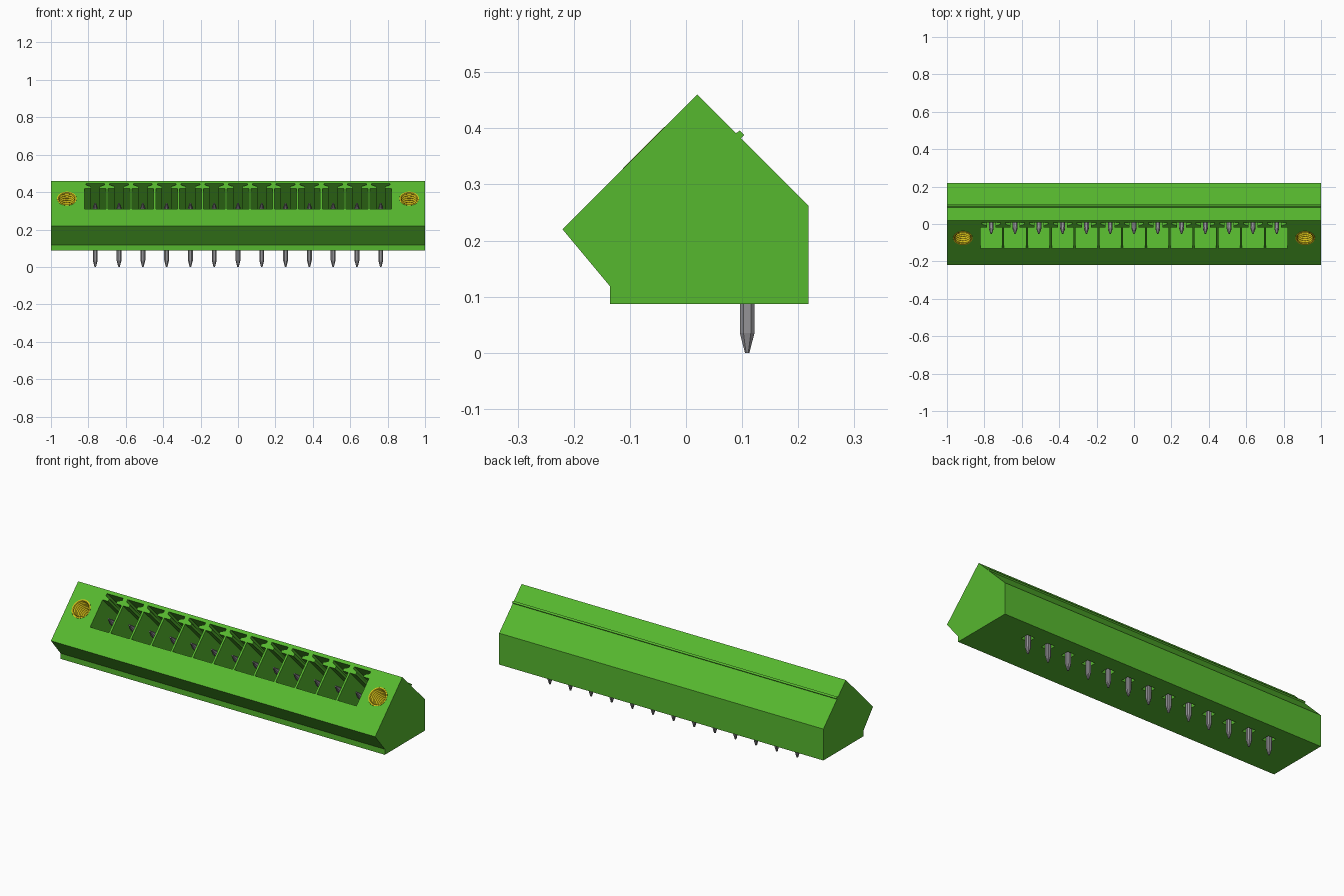
import bpy, bmesh, math
from mathutils import Matrix, Vector

if "Cube" in bpy.data.objects:
    bpy.data.objects.remove(bpy.data.objects["Cube"])

PITCH, COUNT = 0.1272, 13
POCKET_DEPTH = 0.2
PIN_XS = [(i - (COUNT - 1) / 2) * PITCH for i in range(COUNT)]
PIN_Y, BASE_Z = 0.109, 0.087


def material(name, rgb):
    m = bpy.data.materials.new(name)
    m.use_nodes = True
    m.diffuse_color = (*rgb, 1)
    m.node_tree.nodes["Principled BSDF"].inputs["Base Color"].default_value = (*rgb, 1)
    return m


GREEN = material("green plastic", (0.094, 0.48, 0.028))
GREY = material("grey metal", (0.30, 0.295, 0.31))
GOLD = material("gold metal", (0.72, 0.56, 0.01))


def make_object(name, bm, mat):
    bmesh.ops.recalc_face_normals(bm, faces=bm.faces)
    mesh = bpy.data.meshes.new(name)
    bm.to_mesh(mesh)
    bm.free()
    mesh.materials.append(mat)
    obj = bpy.data.objects.new(name, mesh)
    bpy.context.collection.objects.link(obj)
    return obj


def loft(bm, sections, frame):
    """Join cross-sections, each a (2D outline, height) pair, into a capped solid."""
    rings = [[bm.verts.new(frame @ Vector((x, y, h))) for x, y in outline]
             for outline, h in sections]
    n = len(rings[0])
    for a, b in zip(rings, rings[1:]):
        for i in range(n):
            j = (i + 1) % n
            bm.faces.new((a[i], a[j], b[j], b[i]))
    bm.faces.new(rings[0][::-1])
    bm.faces.new(rings[-1])


def slope(x):
    """Frame on the sloped front face: local y runs up the slope, local z points out."""
    return Matrix.Translation((x, -0.075, 0.365)) @ Matrix.Rotation(math.radians(45), 4, 'X')


def circle(r, n=32):
    return [(r * math.cos(2 * math.pi * i / n), r * math.sin(2 * math.pi * i / n))
            for i in range(n)]


def square(r):
    return [(-r, -r), (r, -r), (r, r), (-r, r)]


def chamfered(r):
    c = r * 0.5
    return [(-r, -c), (-c, -r), (c, -r), (r, -c), (r, c), (c, r), (-c, r), (-r, c)]


# Housing: side profile in (y, z) swept along x
ALONG_X = Matrix(((0, 0, 1, 0), (1, 0, 0, 0), (0, 1, 0, 0), (0, 0, 0, 1)))
profile = [(-0.22, 0.22), (0.02, 0.46), (0.218, 0.262), (0.218, BASE_Z),
           (-0.135, BASE_Z), (-0.135, 0.118)]
bm = bmesh.new()
loft(bm, [(profile, -1), (profile, 1)], ALONG_X)
housing = make_object("housing", bm, GREEN)

# Cutter: keyed pockets, screw holes and pin recesses
half = [(0.058, -0.078), (0.058, 0.078), (0.024, 0.078), (0.024, 0.092),
        (0.05, 0.104), (0.05, 0.116)]
pocket = half + [(-x, y) for x, y in reversed(half)]
bm = bmesh.new()
for x in PIN_XS:
    loft(bm, [(pocket, -POCKET_DEPTH), (pocket, 0.03)], slope(x))
    loft(bm, [(square(0.024), -0.02), (square(0.024), 0.03)],
         Matrix.Translation((x, PIN_Y, BASE_Z)))
for x in (-0.915, 0.915):
    loft(bm, [(circle(0.0525), -0.17), (circle(0.0525), 0.03)], slope(x))
cutter = make_object("pocket_cutter", bm, GREEN)
cutter.hide_render = True

cut = housing.modifiers.new("pockets", 'BOOLEAN')
cut.operation, cut.solver, cut.object = 'DIFFERENCE', 'EXACT', cutter
bpy.context.view_layer.objects.active = housing
bpy.ops.object.modifier_apply(modifier=cut.name)
bpy.data.objects.remove(cutter)

# Rib along the rear slope
rib = [(0.084, 0.388), (0.096, 0.396), (0.104, 0.388), (0.094, 0.378)]
bm = bmesh.new()
loft(bm, [(rib, -1), (rib, 1)], ALONG_X)
make_object("rear_rib", bm, GREEN)

# Solder pins below and contact pins inside the pockets
solder, contact = bmesh.new(), bmesh.new()
for x in PIN_XS:
    loft(solder, [(chamfered(0.004), 0), (chamfered(0.013), 0.035), (chamfered(0.013), 0.14)],
         Matrix.Translation((x, PIN_Y, 0)))
    loft(contact, [(chamfered(0.013), -POCKET_DEPTH - 0.005), (chamfered(0.013), -0.075),
                   (chamfered(0.004), -0.035)], slope(x))
make_object("solder_pins", solder, GREY)
make_object("contact_pins", contact, GREY)

# Threaded screw inserts: a tube with a ridged bore, closed at the bottom
THREADS, STEP = 9, 0.016
bore = []
for i in range(THREADS):
    bore += [(0.041, -0.004 - i * STEP), (0.047, -0.004 - (i + 0.5) * STEP)]
wall = [(0.052, -0.165), (0.052, 0.001), (0.045, 0.001)] + bore + [(0.041, -0.155)]
for side, x in (("right", -0.915), ("left", 0.915)):
    bm = bmesh.new()
    loft(bm, [(circle(r), z) for r, z in wall], slope(x))
    insert = make_object(side + "_screw_insert", bm, GOLD)
    bpy.ops.object.select_all(action='DESELECT')
    insert.select_set(True)
    bpy.context.view_layer.objects.active = insert
    bpy.ops.object.shade_smooth_by_angle(angle=math.radians(30))
